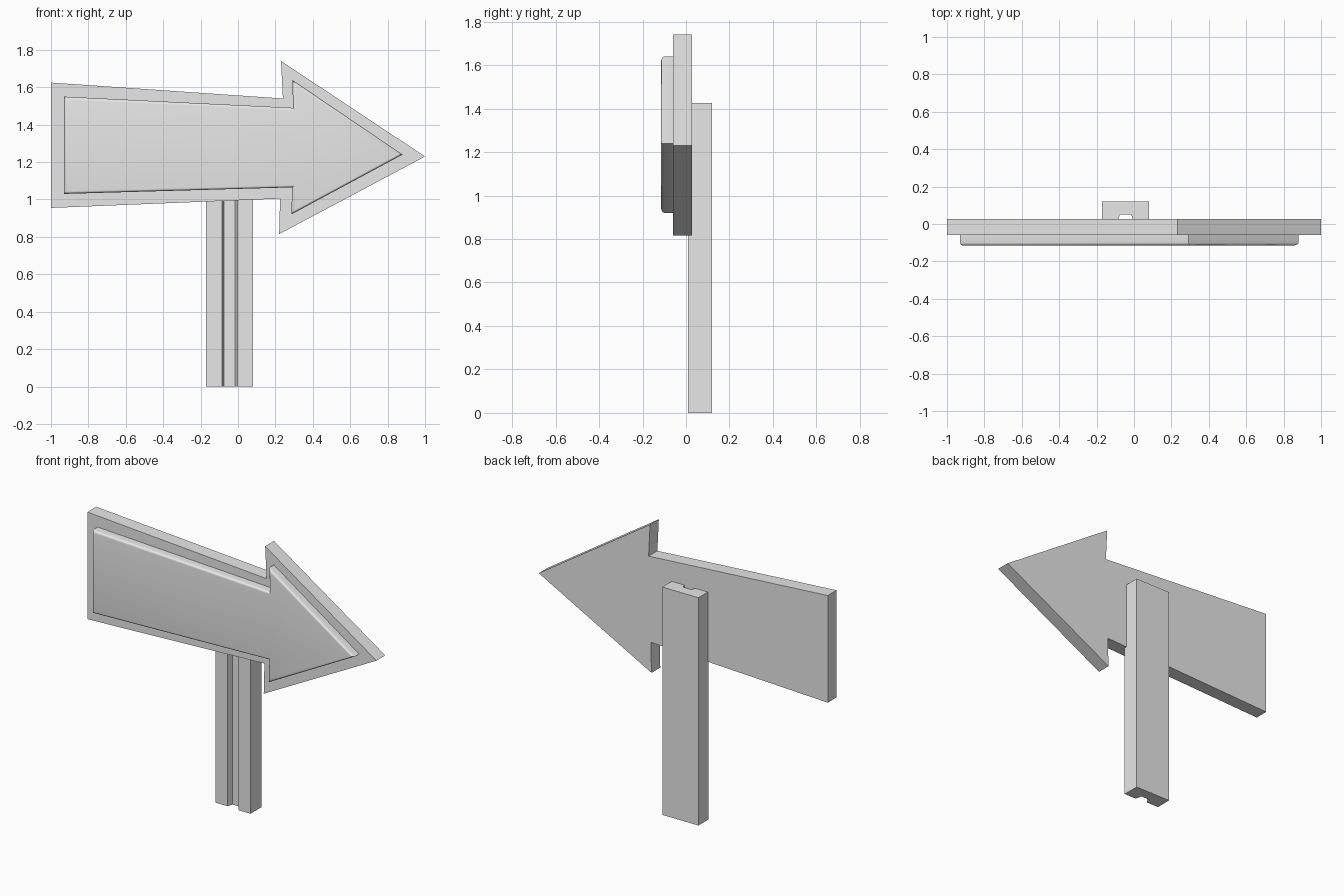
import bpy
import bmesh

cube = bpy.data.objects.get("Cube")
if cube:
    bpy.data.objects.remove(cube, do_unlink=True)

grey = bpy.data.materials.new("plain grey")
grey.use_nodes = True
grey.diffuse_color = (0.8, 0.8, 0.8, 1)
grey.node_tree.nodes["Principled BSDF"].inputs["Base Color"].default_value = (0.8, 0.8, 0.8, 1)


def prism(name, outline, offset):
    """Extrude a closed outline of 3D points along an offset."""
    bm = bmesh.new()
    face = bm.faces.new([bm.verts.new(p) for p in outline])
    result = bmesh.ops.extrude_face_region(bm, geom=[face])
    moved = [v for v in result["geom"] if isinstance(v, bmesh.types.BMVert)]
    bmesh.ops.translate(bm, verts=moved, vec=offset)
    bmesh.ops.recalc_face_normals(bm, faces=bm.faces)
    mesh = bpy.data.meshes.new(name)
    bm.to_mesh(mesh)
    bm.free()
    mesh.materials.append(grey)
    obj = bpy.data.objects.new(name, mesh)
    bpy.context.collection.objects.link(obj)
    return obj


def slab(name, outline, back, front):
    """Upright plate from an x, z outline."""
    return prism(name, [(x, back, z) for x, z in outline], (0, front - back, 0))


# Arrow-shaped board
board = [(-1, 0.955), (0.225, 1.005), (0.22, 0.815), (1, 1.23),
         (0.23, 1.74), (0.24, 1.54), (-1, 1.625)]
slab("arrow_board", board, 0.027, -0.06)

# Raised panel with a rounded front edge
panel_outline = [(-0.93, 1.03), (0.29, 1.065), (0.285, 0.92), (0.88, 1.24),
                 (0.29, 1.64), (0.295, 1.49), (-0.93, 1.55)]
panel = slab("raised_panel", panel_outline, -0.06, -0.115)
bm = bmesh.new()
bm.from_mesh(panel.data)
rim = [e for e in bm.edges if all(v.co.y < -0.1 for v in e.verts)]
bmesh.ops.bevel(bm, geom=rim, offset=0.016, segments=4, profile=0.5, affect="EDGES")
bm.to_mesh(panel.data)
bm.free()
bpy.ops.object.select_all(action="DESELECT")
panel.select_set(True)
bpy.context.view_layer.objects.active = panel
bpy.ops.object.shade_smooth_by_angle()

# Post with a groove down its front
post = [(-0.17, 0.12), (-0.17, 0.018), (-0.085, 0.018), (-0.075, 0.052),
        (-0.015, 0.052), (-0.003, 0.01), (0.08, 0.01), (0.08, 0.12)]
prism("post", [(x, y, 0) for x, y in post], (0, 0, 1.425))
